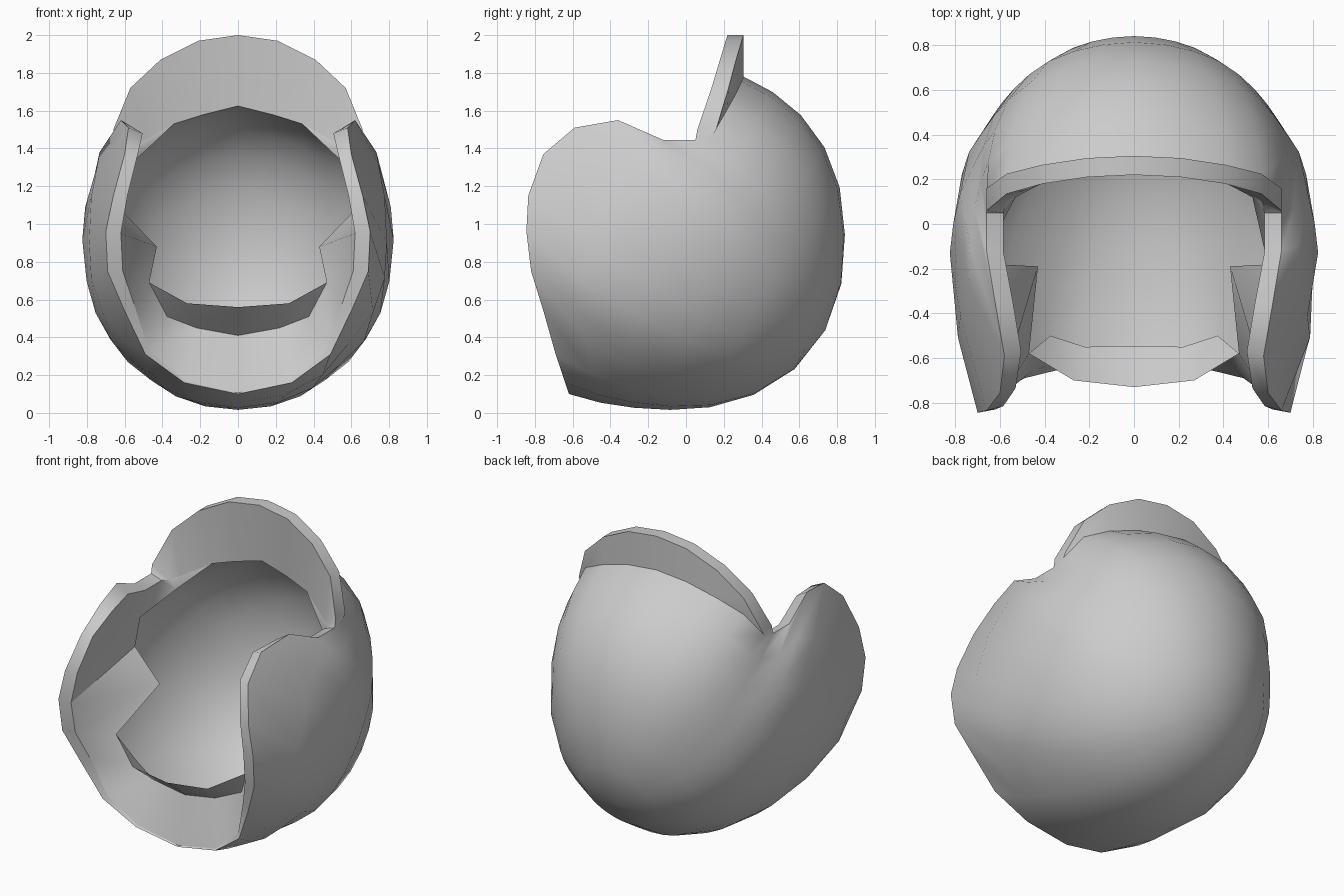
import bpy, bmesh, math
from mathutils import Vector

if "Cube" in bpy.data.objects:
    bpy.data.objects.remove(bpy.data.objects["Cube"])

CENTRE = Vector((0, -.15, 0.91))
TILT = 0.49
POLE = Vector((0, math.cos(TILT), -math.sin(TILT)))
UP = Vector((0, math.sin(TILT), math.cos(TILT)))
STEPS = 7

grey = bpy.data.materials.new("light_grey")
grey.diffuse_color = (0.6, 0.6, 0.6, 1)
grey.use_nodes = True
grey.node_tree.nodes["Principled BSDF"].inputs["Base Color"].default_value = grey.diffuse_color

# Right half of the opening, from bottom centre round to top centre
outer = [(0, -.62, .10), (.285, -.64, .16), (.49, -.69, .31), (.60, -.755, .54),
         (.69, -.82, .75), (.70, -.845, .96), (.66, -.835, 1.15), (.60, -.755, 1.37),
         (.58, -.59, 1.51), (.62, -.36, 1.55), (.66, -.12, 1.445), (.66, .05, 1.445),
         (.66, .14, 1.47), (.57, .22, 1.61), (.41, .265, 1.69), (.21, .295, 1.755), (0, .305, 1.78)]
inner = [(0, -.612, .106), (.28, -.63, .168), (.47, -.67, .33), (.545, -.73, .56),
         (.61, -.80, .75), (.62, -.83, .95), (.585, -.815, 1.15), (.53, -.735, 1.37),
         (.505, -.57, 1.48), (.54, -.36, 1.50), (.585, -.12, 1.42), (.585, .05, 1.42),
         (.57, .10, 1.41), (.52, .14, 1.43), (.34, .22, 1.53), (.18, .24, 1.58), (0, .25, 1.625)]
# Raised crest over the opening: rear and front edge of its top
crest = [(.66, .16, 1.50, .06), (.57, .225, 1.72, .135), (.41, .265, 1.87, .18),
         (.21, .295, 1.97, .21), (0, .305, 2.0, .22)]


def egg_radius(d):
    b = 0.99 if d.y > 0 else 1.28
    yz = (abs(d.y / b) ** 2.3 + abs(d.z / .908) ** 2.3) ** (2 / 2.3)
    return ((d.x / .832) ** 2 + yz) ** -0.5


def meridian(i, start, scale):
    """Points from the rim to the back pole over the egg surface, evening out the spacing."""
    v = Vector(start) - CENTRE
    d0 = v.normalized()
    k0 = v.length / egg_radius(d0)
    polar0 = math.acos(d0.dot(POLE))
    turn0 = math.atan2(d0.x, d0.dot(UP))
    turn1 = math.pi * (16 - i) / 16
    pts = [Vector(start)]
    for s in range(1, STEPS + 1):
        t = s / STEPS
        w = min(1, 1.6 * t)
        polar = (1 - t) * (polar0 * (1 - w) + math.radians(105) * w)
        turn = turn0 * (1 - w) + turn1 * w
        side = Vector((1, 0, 0)) * math.sin(turn) + UP * math.cos(turn)
        d = POLE * math.cos(polar) + side * math.sin(polar)
        k = scale + (k0 - scale) * (1 - t) ** 2.5
        pts.append(CENTRE + d * egg_radius(d) * k)
    return pts


def finish(name, bm, angle, recalc=True):
    bmesh.ops.remove_doubles(bm, verts=bm.verts, dist=0.001)
    if recalc:
        bmesh.ops.recalc_face_normals(bm, faces=bm.faces)
    me = bpy.data.meshes.new(name)
    bm.to_mesh(me)
    bm.free()
    me.materials.append(grey)
    ob = bpy.data.objects.new(name, me)
    bpy.context.collection.objects.link(ob)
    bpy.ops.object.select_all(action='DESELECT')
    ob.select_set(True)
    bpy.context.view_layer.objects.active = ob
    bpy.ops.object.shade_smooth_by_angle(angle=math.radians(angle))
    return ob


# Shell: outer skin, crest, rim and inner skin as one closed surface
columns = []
for i, (o, n) in enumerate(zip(outer, inner)):
    col = meridian(i, o, 1.0)[::-1]
    if i >= 12:
        x, yb, z, yf = crest[i - 12]
        col += [Vector((x, yb, z)), Vector((x, yf, z))]
    else:
        col += [Vector(o), Vector(o)]
    columns.append(col + meridian(i, n, 0.95))
columns += [[Vector((-p.x, p.y, p.z)) for p in c] for c in columns[-2:0:-1]]

bm = bmesh.new()
grid = [[bm.verts.new(p) for p in c] for c in columns]
for a, b in zip(grid, grid[1:] + grid[:1]):
    for j in range(len(a) - 1):
        bm.faces.new((a[j], b[j], b[j + 1], a[j + 1]))
finish("shell", bm, 40)

# Lining: panel from the rim to the seat lip, the arms and the inner side edges
P = {"r%d" % i: p for i, p in enumerate(inner)}
P.update(q0=(0, -.545, .41), q1=(.22, -.55, .45), q2=(.375, -.50, .51),
         p0=(0, -.73, .56), p1=(.27, -.70, .58), p2=(.47, -.58, .69),
         arm=(.43, -.19, .88), wall=(.615, -.18, 1.07), side=(.64, -.09, 1.22),
         top=(.53, .12, 1.35))
faces = ["r0 r1 q1 q0", "r1 r2 q2 q1", "r2 r3 p2 q2", "r3 r4 p2", "r4 arm p2",
         "r4 r5 arm", "r5 wall arm", "r5 r6 wall", "r6 r7 wall", "r7 side wall",
         "r7 r8 side", "r8 r9 side", "r9 r10 side", "r10 r11 top side",
         "r11 r12 top", "r12 r13 top", "r13 r14 top",
         "q0 q1 p1 p0", "q1 q2 p1", "q2 p2 p1"]
bm = bmesh.new()
for side in (1, -1):
    vs = {k: bm.verts.new((side * p[0], p[1], p[2])) for k, p in P.items()}
    for f in faces:
        loop = [vs[k] for k in f.split()]
        bm.faces.new(loop if side == 1 else loop[::-1])
bmesh.ops.delete(bm, geom=[v for v in bm.verts if not v.link_faces], context='VERTS')
finish("seat_lining", bm, 50, recalc=False)
